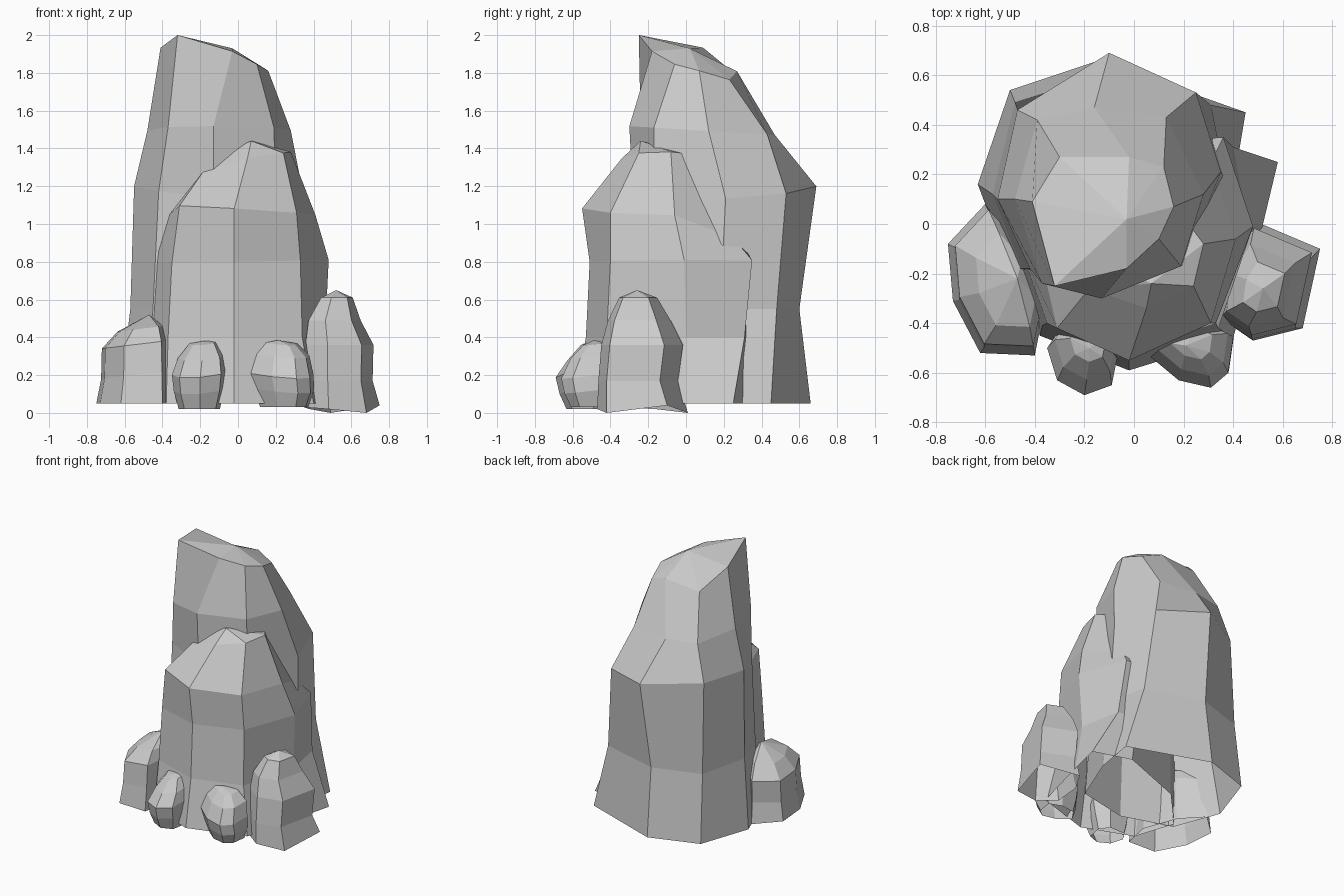
import bpy, bmesh
from mathutils import Vector


def loft(name, rings, top):
    """Skin faceted rings, open at the foot and fanned to one point at the top.
    Ring = (points, z, x slope, y slope); a point may carry a third value as a height offset."""
    bm = bmesh.new()
    rows = [[bm.verts.new((p[0], p[1], z + sx * p[0] + sy * p[1] + sum(p[2:]))) for p in pts]
            for pts, z, sx, sy in rings]
    n = len(rows[0])
    for a, b in zip(rows, rows[1:]):
        for i in range(n):
            j = (i + 1) % n
            bm.faces.new((a[i], a[j], b[j], b[i]))
    tip = bm.verts.new(top)
    for i in range(n):
        bm.faces.new((rows[-1][i], rows[-1][(i + 1) % n], tip))
    bmesh.ops.recalc_face_normals(bm, faces=bm.faces[:])
    # make sure the open shell faces outward
    if sum(f.normal.dot(f.calc_center_median() - Vector((top[0], top[1], top[2] / 2))) for f in bm.faces) < 0:
        bmesh.ops.reverse_faces(bm, faces=bm.faces[:])
    me = bpy.data.meshes.new(name)
    bm.to_mesh(me)
    bm.free()
    ob = bpy.data.objects.new(name, me)
    bpy.context.collection.objects.link(ob)
    return ob


def boulder(name, outline, levels, top, slope=(0, 0)):
    """Small rock: one outline shrunk towards a drifting centre at each level."""
    c = sum((Vector(p[:2]) for p in outline), Vector((0, 0))) / len(outline)
    rings = []
    for k, (z, s, dx, dy) in enumerate(levels):
        # a third outline value only makes the foot uneven
        pts = [(c.x + dx + (p[0] - c.x) * s, c.y + dy + (p[1] - c.y) * s, 0 if k else sum(p[2:]))
               for p in outline]
        sx, sy = slope if k else (0, 0)
        rings.append((pts, z - sx * c.x - sy * c.y, sx, sy))
    return loft(name, rings, top)


# Tall rear spire, leaning forward at the tip
loft("tall_spire", [
    ([(-.14, .66), (-.50, .54), (-.63, .16), (-.50, -.18), (-.13, -.30), (.25, -.22), (.40, .15), (.45, .45)], .05, 0, 0),
    ([(-.13, .60), (-.48, .49), (-.57, .12), (-.45, -.18), (-.13, -.28), (.22, -.20), (.37, .18), (.31, .48)], .55, 0, 0),
    ([(-.10, .69), (-.47, .46), (-.55, .10), (-.42, -.18), (-.13, -.28), (.20, -.17), (.35, .21), (.25, .53)], 1.15, -.08, .06),
    ([(-.16, .47), (-.39, .42), (-.48, .10), (-.37, -.24), (-.13, -.30), (.19, -.17), (.28, .12), (.13, .43)], 1.50, 0, -.06),
    ([(-.02, .27), (-.30, .27, -.09), (-.41, .09, -.01), (-.32, -.25), (-.03, -.18), (.10, -.06, -.01), (.16, .07), (.12, .23, -.02)],
     1.866, -.24, -.23),
], (-.03, .02, 1.93))

# Front spire, with a rear corner spreading out as a buttress on the right
loft("front_spire", [
    ([(-.02, -.59), (.40, -.46), (.52, .00), (.58, .25), (.30, .34), (-.20, .15), (-.48, -.15), (-.38, -.45)], .05, 0, 0),
    ([(-.02, -.53), (.34, -.42), (.46, .00), (.40, .31), (.25, .33), (-.20, .15), (-.47, -.13), (-.37, -.41)], .40, 0, 0),
    ([(-.02, -.51), (.33, -.40), (.48, -.01), (.36, .35), (.22, .34), (-.20, .15), (-.45, -.12), (-.35, -.40)], .80, .02, 0),
    ([(-.02, -.55), (.31, -.40), (.41, -.06), (.31, .25, -.12), (.18, .25, -.08), (-.20, .12), (-.38, -.12, -.06), (-.31, -.42)],
     1.07, -.06, -.02),
    ([(.05, -.34), (.24, -.25), (.28, -.08), (.22, .00), (.12, .03), (-.10, .03), (-.24, -.10), (-.18, -.26, -.03)], 1.34, .15, 0),
], (.07, -.24, 1.44))

# Boulders around the foot
boulder("right_boulder",
        [(.49, .01), (.38, -.16, .02), (.35, -.38, .03), (.48, -.47, .02), (.68, -.42), (.75, -.10, .04)],
        [(0, 1, 0, 0), (.17, .88, -.01, -.02), (.36, .90, -.01, 0), (.49, .69, -.03, -.01), (.61, .42, -.01, -.01)],
        (.52, -.26, .65))
boulder("left_boulder",
        [(-.60, .08), (-.75, -.08), (-.73, -.31), (-.62, -.52), (-.40, -.53), (-.36, -.33), (-.45, -.08)],
        [(.05, 1, 0, 0), (.20, .92, .01, 0), (.36, .90, .01, .01), (.44, .62, .04, .01)],
        (-.47, -.22, .52), (.12, 0))
boulder("front_left_boulder",
        [(-.20, -.69), (-.09, -.65), (-.06, -.50), (-.13, -.41), (-.29, -.41), (-.35, -.50), (-.31, -.63)],
        [(.02, .75, 0, .02), (.12, .93, 0, .01), (.21, 1, 0, 0), (.29, .85, .01, .04), (.36, .50, .02, .06)],
        (-.18, -.50, .38), (.1, .15))
boulder("front_right_boulder",
        [(.31, -.66), (.38, -.60), (.40, -.46), (.28, -.41), (.14, -.43), (.06, -.53), (.18, -.63)],
        [(.03, .75, .01, .02), (.12, .95, .01, .01), (.20, 1, 0, 0), (.30, .85, 0, .03), (.36, .50, -.01, .05)],
        (.21, -.49, .385), (-.05, .12))
